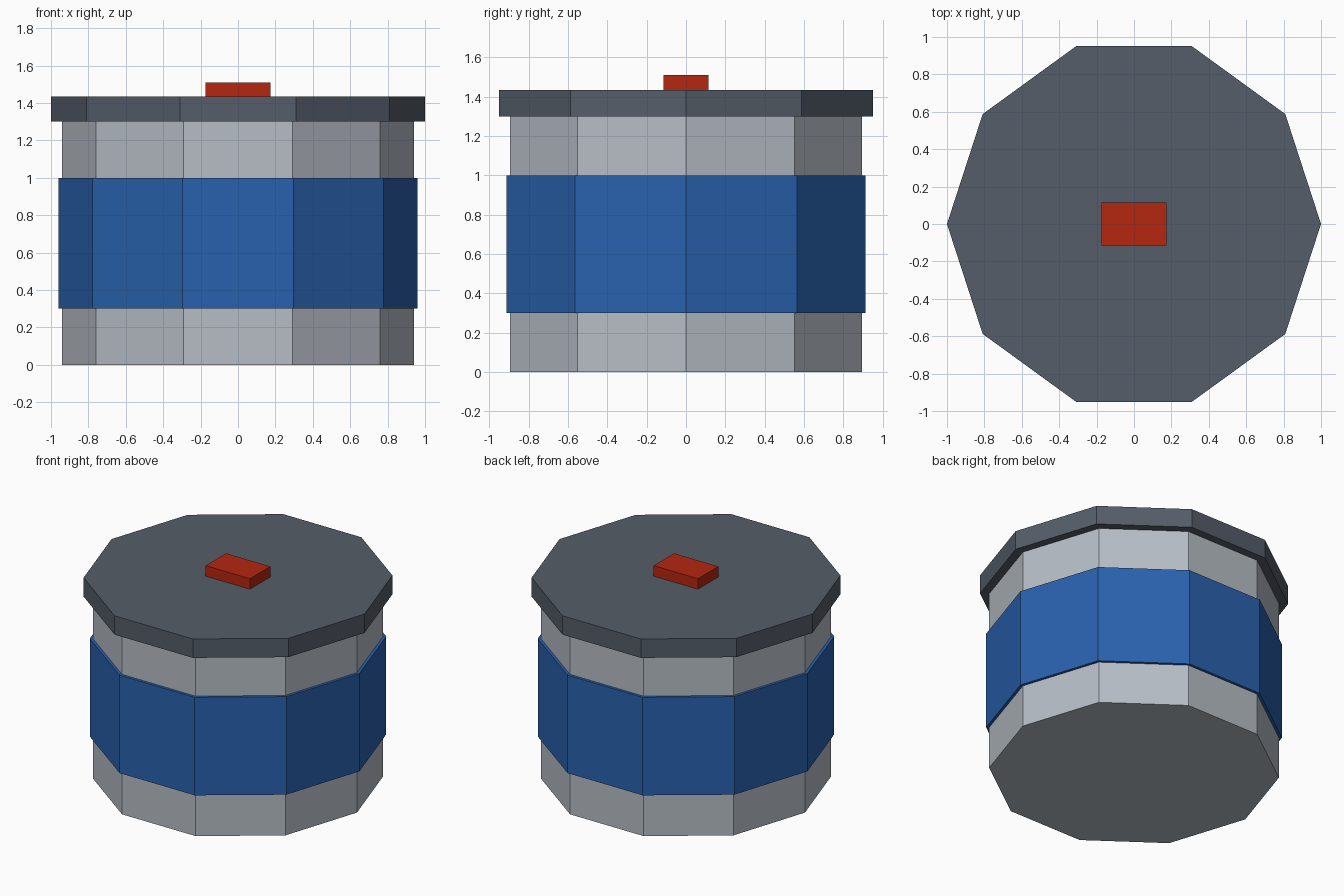
import bpy
import math

if "Cube" in bpy.data.objects:
    bpy.data.objects.remove(bpy.data.objects["Cube"])

SIDES = 10


def material(name, color):
    mat = bpy.data.materials.new(name)
    mat.diffuse_color = (*color, 1.0)
    mat.use_nodes = True
    mat.node_tree.nodes["Principled BSDF"].inputs["Base Color"].default_value = mat.diffuse_color
    return mat


def finish(name, mat):
    obj = bpy.context.object
    obj.name = name
    obj.data.name = name
    obj.data.materials.append(mat)
    return obj


def drum(name, radius, z0, z1, mat):
    """Flat-sided prism with corners on the x axis."""
    bpy.ops.mesh.primitive_cylinder_add(
        vertices=SIDES, radius=radius, depth=z1 - z0,
        location=(0, 0, (z0 + z1) / 2), rotation=(0, 0, math.pi / 2))
    return finish(name, mat)


def block(name, size, z0, z1, mat):
    bpy.ops.mesh.primitive_cube_add(size=1, location=(0, 0, (z0 + z1) / 2))
    bpy.context.object.scale = (size[0], size[1], z1 - z0)
    return finish(name, mat)


light_grey = material("light grey", (0.47, 0.51, 0.56))
blue = material("blue", (0.022, 0.12, 0.42))
slate = material("slate grey", (0.09, 0.11, 0.14))
red = material("red", (0.46, 0.019, 0.005))

# Can body with a wide wrapped label
drum("can_body", 0.94, 0.0, 1.30, light_grey)
drum("label_band", 0.96, 0.30, 1.00, blue)

# Overhanging lid and its small tab
drum("lid", 1.0, 1.30, 1.435, slate)
block("lid_tab", (0.35, 0.23), 1.435, 1.51, red)
